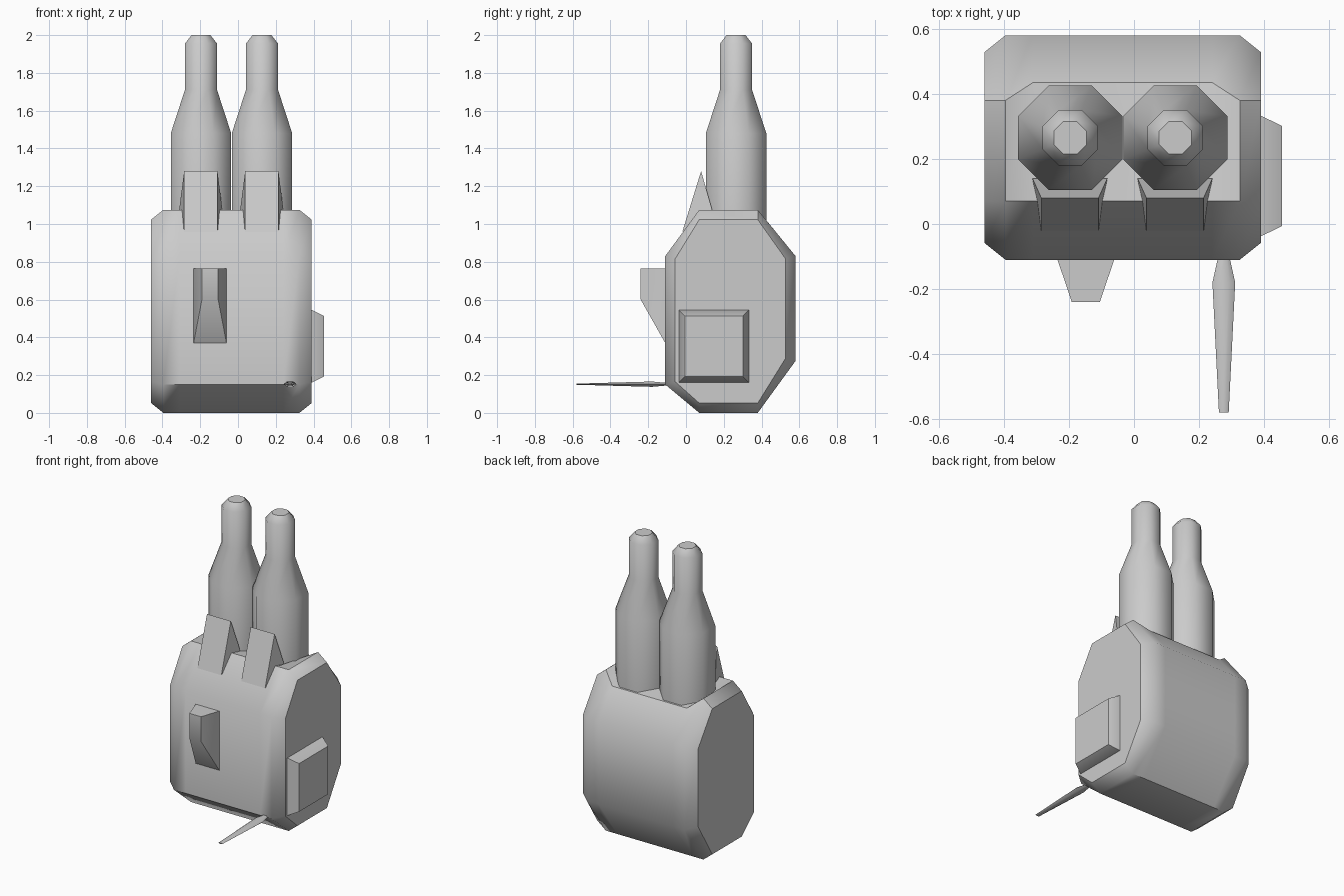
import bpy, math
from math import sin, cos, pi

if "Cube" in bpy.data.objects:
    bpy.data.objects.remove(bpy.data.objects["Cube"])


def loft(name, rings, angle=46):
    """Skin a list of equal-length point rings, cap both ends, shade by angle."""
    n = len(rings[0])
    verts = [p for r in rings for p in r]
    faces = [tuple(range(n))[::-1],
             tuple(range((len(rings) - 1) * n, len(rings) * n))]
    for k in range(len(rings) - 1):
        for i in range(n):
            j = (i + 1) % n
            faces.append((k*n + i, k*n + j, (k+1)*n + j, (k+1)*n + i))
    me = bpy.data.meshes.new(name)
    me.from_pydata(verts, [], faces)
    import bmesh
    bm = bmesh.new()
    bm.from_mesh(me)
    bmesh.ops.recalc_face_normals(bm, faces=bm.faces)
    bm.to_mesh(me)
    bm.free()
    me.shade_smooth()
    me.set_sharp_from_angle(angle=math.radians(angle))
    ob = bpy.data.objects.new(name, me)
    bpy.context.collection.objects.link(ob)
    return ob


def rect(x0, x1, y0, y1, z):
    return [(x0, y0, z), (x1, y0, z), (x1, y1, z), (x0, y1, z)]


# Pack body: eight-sided side profile with chamfered ends and a dipped rear rim
profile = [(0.07, 1.075), (0.38, 1.075), (0.58, 0.83), (0.58, 0.275),
           (0.38, 0.0), (0.07, 0.0), (-0.11, 0.15), (-0.11, 0.83)]


def body_ring(x, inset=0.0, dip=False):
    ring = []
    for i, (y, z) in enumerate(profile):
        if i in (0, 1, 4, 5):
            z += inset if z < 0.5 else -inset
        else:
            y += inset if y < 0.2 else -inset
            z += 0.3 * inset * (1 if z < 0.5 else -1)
        if dip and i == 1:
            y, z = 0.435, 1.008
        ring.append((x, y, z))
    return ring


body = loft("pack_body", [
    body_ring(-0.46, 0.052), body_ring(-0.395),
    body_ring(-0.31, dip=True), body_ring(0.24, dip=True),
    body_ring(0.325), body_ring(0.39, 0.052)])
for e in body.data.edges:
    a, b = (body.data.vertices[v].co for v in e.vertices)
    if min(a.z, b.z) > 1.0 and min(a.y, b.y) > 0.37:
        e.use_edge_sharp = True

# Paired bottles and the clips in front of them
for side, cx in (("left", -0.196), ("right", 0.127)):
    rings = []
    for r, z in ((0.16, 0.95), (0.16, 1.48), (0.085, 1.71),
                 (0.085, 1.955), (0.05, 2.0)):
        R = r / cos(pi / 8)
        rings.append([(cx + R * cos(pi/8 + k*pi/4),
                       0.265 + R * sin(pi/8 + k*pi/4), z) for k in range(8)])
    loft("bottle_" + side, rings, 50)

    c = cx - 0.001
    loft("clip_" + side, [
        [(c - 0.088, -0.02, 0.957), (c - 0.088, 0.08, 1.28), (c - 0.115, 0.14, 1.07)],
        [(c + 0.088, -0.02, 0.957), (c + 0.088, 0.08, 1.28), (c + 0.115, 0.14, 1.07)]])

# Tapered hook on the front
hook_x = -0.148
loft("front_hook", [
    [(hook_x - 0.087, -0.10, 0.765), (hook_x + 0.087, -0.10, 0.765),
     (hook_x + 0.087, -0.10, 0.37), (hook_x - 0.087, -0.10, 0.37)],
    [(hook_x - 0.087, -0.11, 0.765), (hook_x + 0.087, -0.11, 0.765),
     (hook_x + 0.087, -0.11, 0.37), (hook_x - 0.087, -0.11, 0.37)],
    [(hook_x - 0.043, -0.24, 0.765), (hook_x + 0.043, -0.24, 0.765),
     (hook_x + 0.043, -0.24, 0.60), (hook_x - 0.043, -0.24, 0.60)]])

# Side pouch, tapering outwards
pouch = []
for x, d in ((0.38, 0.0), (0.39, 0.0), (0.455, 0.032)):
    pouch.append([(x, -0.038 + d, 0.16 + d), (x, 0.333 - d, 0.16 + d),
                  (x, 0.333 - d, 0.545 - d), (x, -0.038 + d, 0.545 - d)])
loft("side_pouch", pouch, 60)

# Flattened spike at the lower front
spike = []
for y, w, h in ((-0.09, 0.015, 0.006), (-0.18, 0.035, 0.014), (-0.58, 0.015, 0.003)):
    spike.append([(0.276 + w * cos(k*pi/3), y, 0.152 + h * sin(k*pi/3) / sin(pi/3))
                  for k in range(6)])
loft("front_spike", spike)
